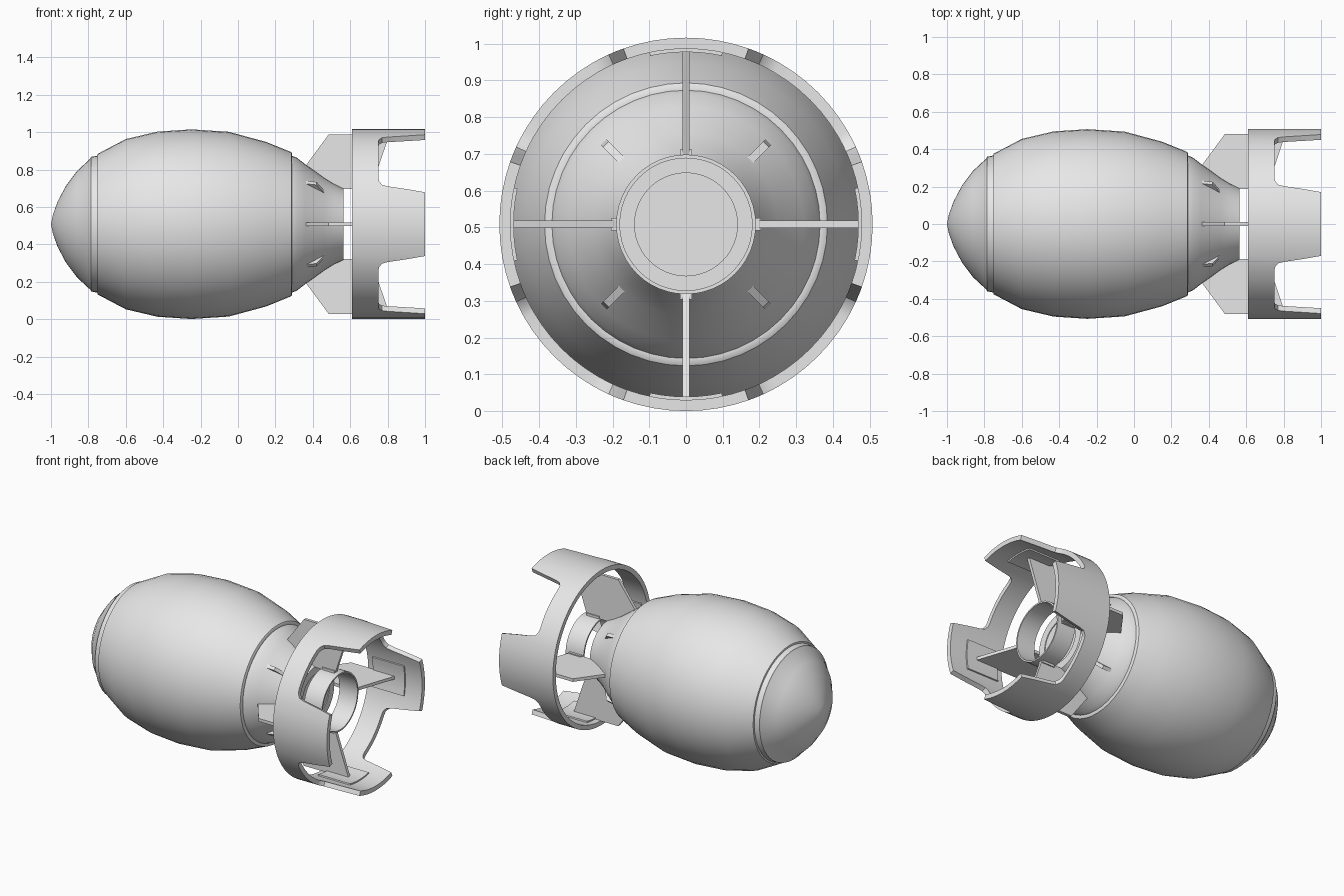
import bpy, bmesh
from math import sin, cos, radians, pi

cube = bpy.data.objects.get("Cube")
if cube:
    bpy.data.objects.remove(cube, do_unlink=True)

AXIS_Z = 0.508   # height of the long axis

grey = bpy.data.materials.new("plain_grey")
grey.use_nodes = True
grey.diffuse_color = (0.8, 0.8, 0.8, 1)
grey.node_tree.nodes["Principled BSDF"].inputs["Base Color"].default_value = (0.8, 0.8, 0.8, 1)


def around(x, r, angle, side=0.0):
    """Point at distance r from the long axis, shifted sideways by side."""
    return (x, r * sin(angle) + side * cos(angle),
            AXIS_Z + r * cos(angle) - side * sin(angle))


def finish(name, bm, smooth=True):
    bmesh.ops.remove_doubles(bm, verts=bm.verts, dist=1e-5)
    bmesh.ops.recalc_face_normals(bm, faces=bm.faces)
    mesh = bpy.data.meshes.new(name)
    bm.to_mesh(mesh)
    bm.free()
    mesh.materials.append(grey)
    ob = bpy.data.objects.new(name, mesh)
    bpy.context.collection.objects.link(ob)
    if smooth:
        bpy.ops.object.select_all(action="DESELECT")
        bpy.context.view_layer.objects.active = ob
        ob.select_set(True)
        bpy.ops.object.shade_smooth_by_angle(angle=radians(30))
    return ob


def loft(name, sections, full=True, loop=True):
    """Join (angle, profile) sections around the long axis."""
    bm = bmesh.new()
    rows = [[bm.verts.new(around(x, r, a)) for x, r in prof] for a, prof in sections]
    n = len(rows[0])
    pairs = list(zip(rows, rows[1:] + rows[:1]))
    for p, q in (pairs if full else pairs[:-1]):
        for i in range(n if loop else n - 1):
            j = (i + 1) % n
            bm.faces.new((p[i], p[j], q[j], q[i]))
    if not full:
        bm.faces.new(rows[0])
        bm.faces.new(rows[-1])
    return finish(name, bm)


def lathe(name, profile, sides=48, loop=False):
    return loft(name, [(2 * pi * i / sides, profile) for i in range(sides)], loop=loop)


def plate(name, outline, thickness, angle):
    """Flat radial plate from an (x, r) outline."""
    bm = bmesh.new()
    a, b = ([bm.verts.new(around(x, r, angle, s * thickness / 2)) for x, r in outline]
            for s in (-1, 1))
    bm.faces.new(a)
    bm.faces.new(b)
    for i in range(len(a)):
        j = (i + 1) % len(a)
        bm.faces.new((a[i], a[j], b[j], b[i]))
    return finish(name, bm, smooth=False)


# Body: nose cap, barrel, rear collar, tail cone and end cap
lathe("body", [
    (-1, 0), (-0.99, 0.05), (-0.965, 0.12), (-0.92, 0.205), (-0.86, 0.285),
    (-0.79, 0.35), (-0.785, 0.36), (-0.752, 0.366), (-0.75, 0.376),
    (-0.6, 0.455), (-0.43, 0.495), (-0.25, 0.507), (-0.05, 0.494),
    (0.15, 0.44), (0.285, 0.385), (0.29, 0.375), (0.29, 0.365), (0.315, 0.355),
    (0.36, 0.32), (0.41, 0.285), (0.46, 0.248), (0.51, 0.217), (0.565, 0.19),
    (0.565, 0.14), (0.56, 0.14), (0.56, 0)])

# Inner tail tube
lathe("tail_tube", [(0.61, 0.19), (0.74, 0.19), (0.74, 0.18), (0.61, 0.18)], loop=True)

# Outer tail ring: four tapering tabs with rounded notches between them
half = [(0, 1), (5, 1), (10, 1), (15, 1), (19.6, 1), (21.5, 0.91),
        (23.5, 0.8), (24.5, 0.77), (27, 0.754), (30, 0.75), (35, 0.75), (40, 0.75)]
tab = [(-a, x) for a, x in half[:0:-1]] + half + [(45, 0.75)]
ring = [(radians(90 * k + a), [(0.61, 0.508), (x, 0.508), (x, 0.478), (0.61, 0.478)])
        for k in range(4) for a, x in tab]
loft("tail_ring", ring)

names = ("top", "back", "bottom", "front")
for k, where in enumerate(names):
    angle = k * pi / 2
    # Main fin joining body, tube and ring
    plate("fin_" + where, [
        (0.36, 0.31), (0.485, 0.48), (0.81, 0.48), (0.71, 0.187),
        (0.56, 0.187), (0.45, 0.235)], 0.02, angle)
    # Curved mounting pad inside the ring tab
    pad = [(0.65, 0.48), (0.88, 0.48), (0.88, 0.469), (0.65, 0.469)]
    loft("fin_pad_" + where, [(angle + radians(d), pad) for d in range(-12, 13, 4)],
         full=False)
    # Clip at the fin root
    plate("fin_clip_" + where, [(0.62, 0.185), (0.62, 0.204), (0.71, 0.204), (0.71, 0.185)],
          0.034, angle)
    # Short stabiliser between the main fins
    plate("small_fin_" + where, [(0.355, 0.318), (0.42, 0.308), (0.465, 0.24), (0.43, 0.24)],
          0.022, angle + pi / 4)
